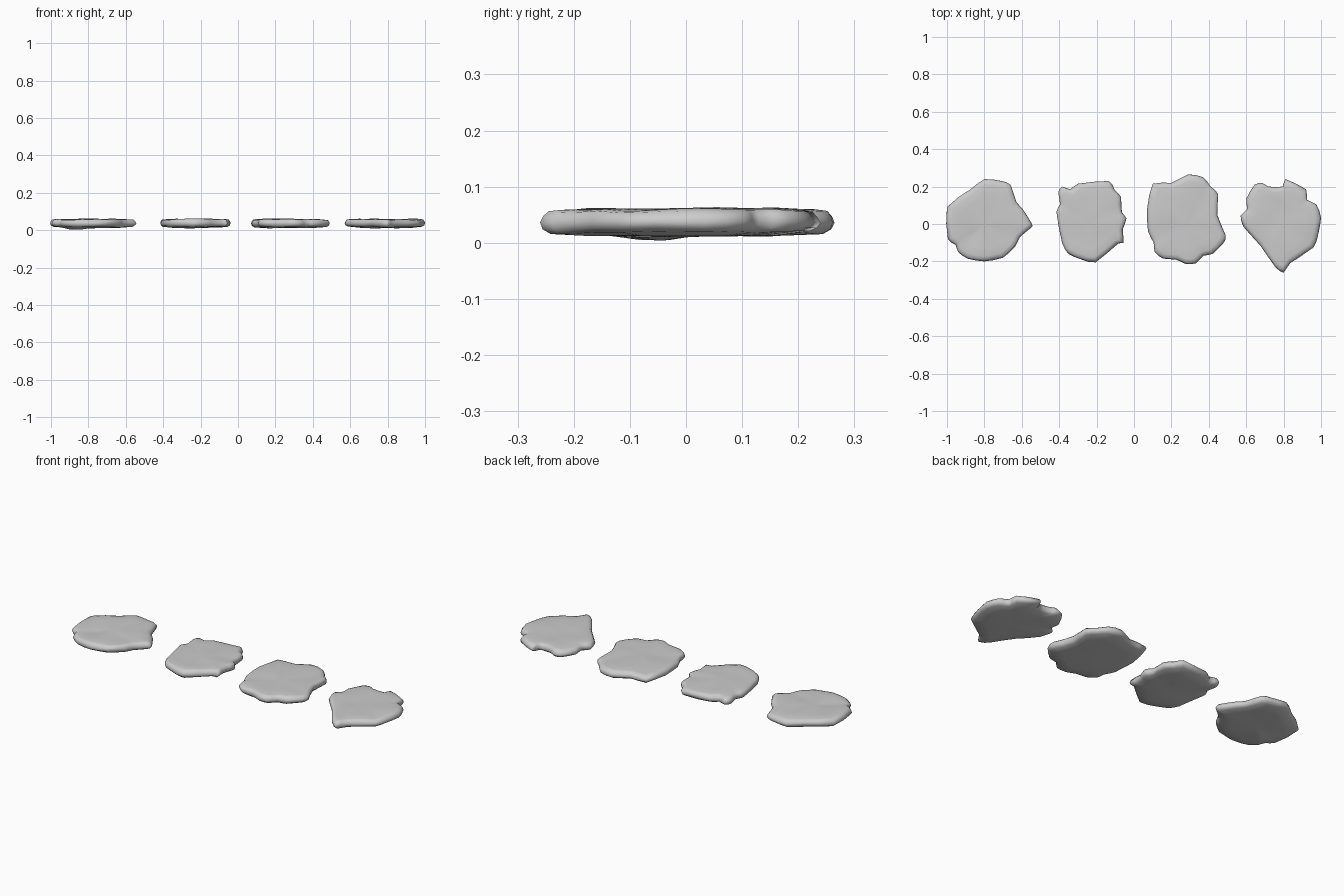
import bpy, bmesh, math
from mathutils import Vector, noise

if "Cube" in bpy.data.objects:
    bpy.data.objects.remove(bpy.data.objects["Cube"])

# Outline of each flagstone in hundredths of a unit (x offset from its centre, y)
stones = {
    "stone_far_left": (-0.80, [
        (0, 24), (9, 23), (14, 21), (17, 12), (20.5, 8), (25.5, 0), (25, -2), (19, -7),
        (16.5, -12), (10, -18), (0, -20), (-9, -18.5), (-14, -15), (-15.5, -11),
        (-19.5, -8), (-20, 9), (-7.5, 18.5)]),
    "stone_mid_left": (-0.24, [
        (-14.5, 20), (-10, 18.5), (-6, 21.5), (10.5, 23), (13.5, 18.5), (17, 14.5), (17.5, 6.5),
        (20, 3), (18, -3), (18.5, -10), (15.5, -10.5), (3.5, -20.5), (-4, -19), (-11, -16),
        (-14.5, -10), (-17.5, 6.5), (-15.5, 10.5), (-16.5, 17)]),
    "stone_mid_right": (0.28, [
        (-18, 21.5), (-8, 22), (1, 26.5), (9, 25), (13, 20), (17, 16), (16.5, 5), (21, -6),
        (20, -10), (14, -16), (9, -17), (5, -21), (0, -21.5), (-5.5, -19), (-12.5, -18.5),
        (-17, -15), (-17.5, -10), (-20.5, -4), (-21, 8)]),
    "stone_far_right": (0.79, [
        (-14.5, 21), (-10.5, 22), (-7, 20), (0.5, 20), (2, 24), (13, 18.5), (13.5, 13),
        (18.5, 10.5), (21, 3.5), (19.5, -5.5), (17, -12.5), (4.5, -21), (1, -26), (-3.5, -23),
        (-11.5, -11.5), (-20.5, -1.5), (-22, 4.5), (-18.5, 8), (-19, 13.5)]),
}

# Cross-section from top centre, round the rim, to bottom centre: (scale, z)
section = [(0.35, .060), (0.65, .060), (0.86, .059), (0.955, .056), (0.99, .047),
           (1.0, .037), (0.985, .026), (0.93, .018), (0.65, .014), (0.3, .013)]


def refine(points):
    """Insert slightly rounded midpoints along a closed outline."""
    out, n = [], len(points)
    for i in range(n):
        a, b, c, d = (points[(i + k) % n] for k in (-1, 0, 1, 2))
        out += [b, (b + c) * 0.54 - (a + d) * 0.04]
    return out


def surface(cx, x, y, z, scale):
    """Gentle stony unevenness on the faces and rim."""
    p = Vector((x + cx, y, z * 4))
    z += noise.noise(p * 9) * 0.005
    # hollow pressed into the far left stone, bulging out underneath
    if cx < -0.7:
        d2 = (x + 0.07) ** 2 + (y + 0.07) ** 2
        z -= 0.011 * math.exp(-d2 / 0.0025)
    return Vector((x, y, max(z, 0.0)))


def make_stone(name, cx, outline):
    ring = refine([Vector((x / 100, y / 100)) for x, y in outline])
    bm = bmesh.new()
    rings = []
    for scale, z in section:
        row = []
        for p in ring:
            # chip the rim a little differently at each height
            s = scale
            if 0.9 < scale < 1:
                s -= 0.025 * abs(noise.noise(Vector((p.x + cx, p.y, z)) * 14))
            row.append(bm.verts.new(surface(cx, p.x * s, p.y * s, z, scale)))
        rings.append(row)
    n = len(ring)
    for r1, r2 in zip(rings, rings[1:]):
        for i in range(n):
            j = (i + 1) % n
            bm.faces.new((r1[i], r2[i], r2[j], r1[j]))
    # close top and bottom with fans
    for row, z in ((rings[0], .061), (rings[-1], .013)):
        c = bm.verts.new(surface(cx, 0, 0, z, 0))
        for i in range(n):
            bm.faces.new((c, row[i], row[(i + 1) % n]))
    bmesh.ops.recalc_face_normals(bm, faces=bm.faces)
    mesh = bpy.data.meshes.new(name)
    bm.to_mesh(mesh)
    bm.free()
    mesh.polygons.foreach_set("use_smooth", [True] * len(mesh.polygons))
    obj = bpy.data.objects.new(name, mesh)
    obj.location.x = cx
    bpy.context.collection.objects.link(obj)


for name, (cx, outline) in stones.items():
    make_stone(name, cx, outline)
